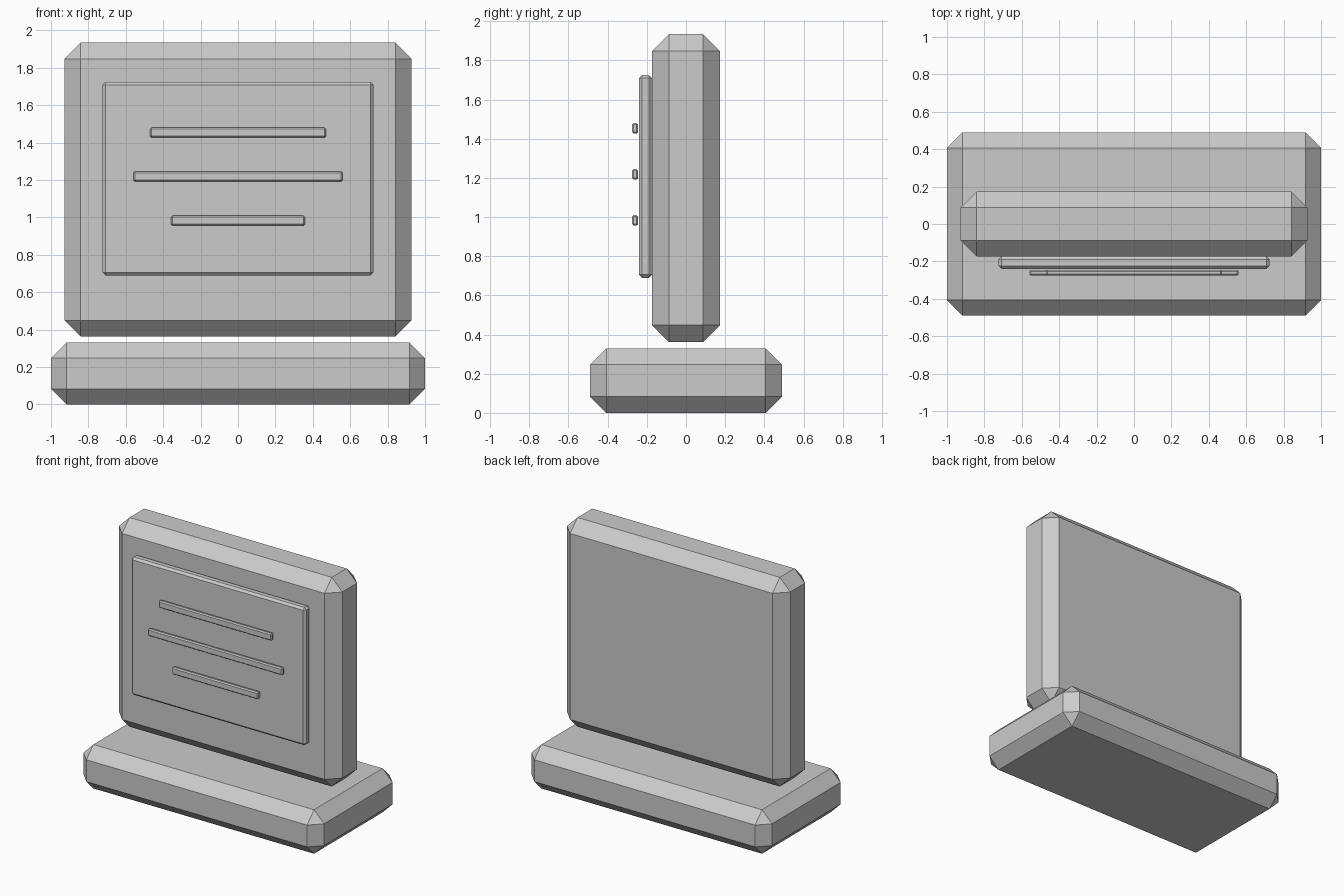
import bpy

# Remove the default object
cube = bpy.data.objects.get("Cube")
if cube:
    bpy.data.objects.remove(cube, do_unlink=True)

# Single grey material
GREY = (0.6, 0.6, 0.6, 1.0)
grey = bpy.data.materials.new("plain grey")
grey.use_nodes = True
grey.diffuse_color = GREY
grey.node_tree.nodes["Principled BSDF"].inputs["Base Color"].default_value = GREY


def chamfered_box(name, low, high, chamfer):
    """Box between two corners, with flat chamfers on every edge."""
    bpy.ops.mesh.primitive_cube_add(
        size=1, location=[(a + b) / 2 for a, b in zip(low, high)])
    obj = bpy.context.object
    obj.name = obj.data.name = name
    obj.scale = [b - a for a, b in zip(low, high)]
    bpy.ops.object.transform_apply(location=False, rotation=False, scale=True)
    obj.data.materials.append(grey)
    bevel = obj.modifiers.new("chamfer", "BEVEL")
    bevel.width = chamfer
    bevel.segments = 1
    bevel.limit_method = "NONE"
    return obj


# Foot, upright slab and raised front panel
chamfered_box("base", (-1, -0.49, 0), (1, 0.49, 0.33), 0.083)
chamfered_box("upright_slab", (-0.928, -0.174, 0.362), (0.928, 0.174, 1.934), 0.087)
chamfered_box("front_panel", (-0.725, -0.24, 0.69), (0.725, -0.174, 1.725), 0.016)

# Three bars in front of the panel
bars = {"top": (0.47, 1.453), "middle": (0.56, 1.218), "bottom": (0.358, 0.983)}
for label, (half, z) in bars.items():
    chamfered_box(label + "_bar", (-half, -0.275, z - 0.027),
                  (half, -0.245, z + 0.027), 0.008)
